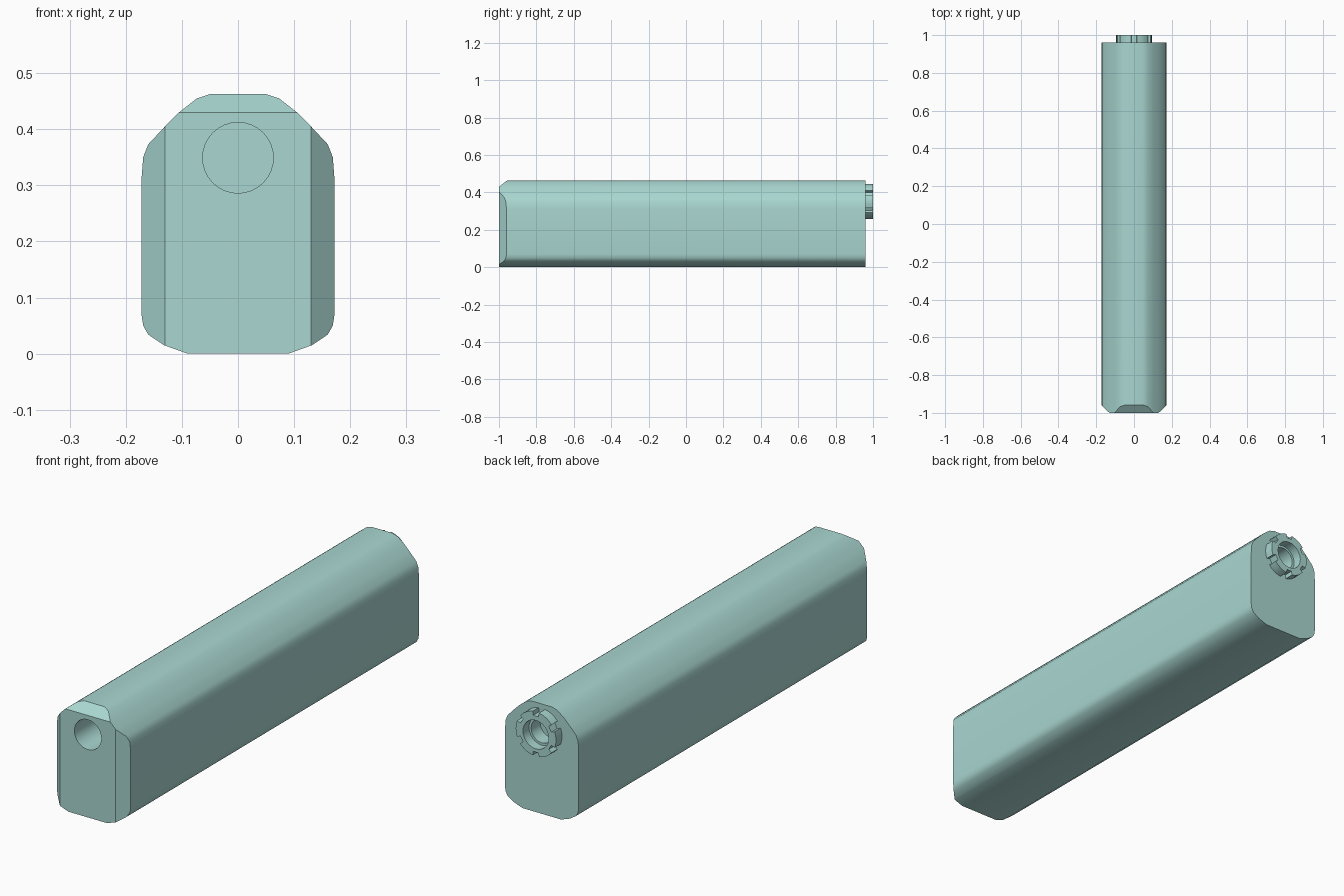
import bpy, bmesh, math
from mathutils import Vector, Matrix

if "Cube" in bpy.data.objects:
    bpy.data.objects.remove(bpy.data.objects["Cube"])

BORE_Z = 0.349
mat = bpy.data.materials.new("teal")
mat.diffuse_color = (0.40, 0.68, 0.64, 1)
mat.use_nodes = True
mat.node_tree.nodes["Principled BSDF"].inputs["Base Color"].default_value = mat.diffuse_color


def finish(bm, name, angle=30):
    bmesh.ops.recalc_face_normals(bm, faces=bm.faces)
    me = bpy.data.meshes.new(name)
    bm.to_mesh(me)
    bm.free()
    ob = bpy.data.objects.new(name, me)
    bpy.context.collection.objects.link(ob)
    me.materials.append(mat)
    bpy.ops.object.select_all(action='DESELECT')
    ob.select_set(True)
    bpy.context.view_layer.objects.active = ob
    bpy.ops.object.shade_smooth_by_angle(angle=math.radians(angle))
    return ob


def extrude_profile(bm, pts, y0, y1):
    f = bm.faces.new([bm.verts.new((x, y0, z)) for x, z in pts])
    r = bmesh.ops.extrude_face_region(bm, geom=[f])
    vs = [v for v in r["geom"] if isinstance(v, bmesh.types.BMVert)]
    bmesh.ops.translate(bm, verts=vs, vec=(0, y1 - y0, 0))


def circle(r, n=32):
    return [(r * math.cos(2 * math.pi * i / n), BORE_Z + r * math.sin(2 * math.pi * i / n))
            for i in range(n)]


def cut(ob, pts, y0, y1, name):
    bm = bmesh.new()
    extrude_profile(bm, pts, y0, y1)
    c = finish(bm, name)
    c.hide_render = True
    m = ob.modifiers.new(name, 'BOOLEAN')
    m.operation, m.solver, m.object = 'DIFFERENCE', 'EXACT', c
    bpy.context.view_layer.objects.active = ob
    bpy.ops.object.modifier_apply(modifier=name)
    bpy.data.objects.remove(c)


# Body: rounded housing section swept along y
half = [(0.09, 0), (0.132, 0.015), (0.16, 0.034), (0.169, 0.05), (0.172, 0.07),
        (0.172, 0.31), (0.169, 0.35), (0.16, 0.373), (0.13, 0.405),
        (0.105, 0.43), (0.073, 0.455), (0.048, 0.463)]
bm = bmesh.new()
extrude_profile(bm, half + [(-x, z) for x, z in reversed(half)], -1, 0.96)

# Planar chamfers on the muzzle end: both sides and the top
for co, no in (((0.13, -1, 0), (0.04, -0.042, 0)),
               ((-0.13, -1, 0), (-0.04, -0.042, 0)),
               ((0, -1, 0.43), (0, -0.033, 0.043))):
    r = bmesh.ops.bisect_plane(bm, geom=bm.verts[:] + bm.edges[:] + bm.faces[:],
                               plane_co=co, plane_no=Vector(no).normalized(),
                               clear_outer=True)
    edges = [e for e in r["geom_cut"] if isinstance(e, bmesh.types.BMEdge)]
    bmesh.ops.contextual_create(bm, geom=edges)
body = finish(bm, "body")
cut(body, circle(0.063), -1.1, -0.6, "front_bore")
cut(body, circle(0.05), 0.90, 1.1, "rear_bore")

# Rear castle ring: annulus with six rim notches
ring_pts = []
for k in range(6):
    for a, r in ((-30, 0.094), (-20, 0.094), (-9, 0.094), (-9, 0.077), (9, 0.077),
                 (9, 0.094), (20, 0.094)):
        t = math.radians(60 * k + 30 + a)
        ring_pts.append((r * math.cos(t), BORE_Z + 0.002 + r * math.sin(t)))
bm = bmesh.new()
extrude_profile(bm, ring_pts, 0.955, 1.0)
ring = finish(bm, "rear_ring")
cut(ring, circle(0.06), 0.9, 1.1, "ring_bore")
for ob in (body, ring):
    bpy.context.view_layer.objects.active = ob
    ob.select_set(True)
    bpy.ops.object.shade_smooth_by_angle(angle=math.radians(32))
